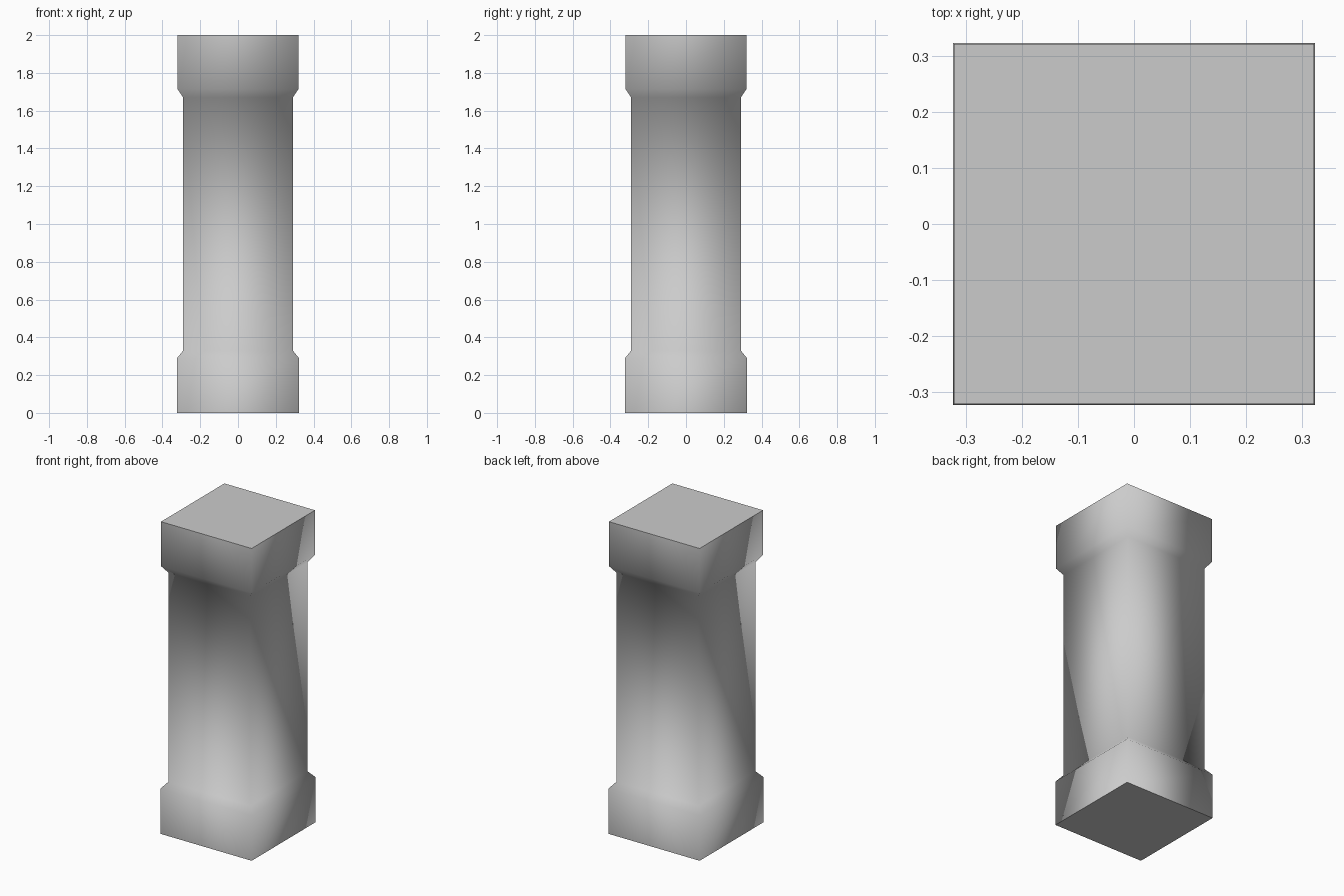
import bpy, bmesh

if "Cube" in bpy.data.objects:
    bpy.data.objects.remove(bpy.data.objects["Cube"])

# Half-width and height of each square ring, from foot to top
PROFILE = [(0.323, 0.0), (0.323, 0.29), (0.29, 0.33),
           (0.29, 1.67), (0.321, 1.715), (0.321, 2.0)]

bm = bmesh.new()
corners = [(-1, -1), (1, -1), (1, 1), (-1, 1)]
rings = [[bm.verts.new((x * r, y * r, z)) for x, y in corners] for r, z in PROFILE]

# Softly shaded sides: base, shaft and capital
for low, high in zip(rings, rings[1:]):
    for i in range(4):
        j = (i + 1) % 4
        bm.faces.new((low[i], low[j], high[j], high[i])).smooth = True

# Flat caps with crisp borders
for cap in (bm.faces.new(rings[0][::-1]), bm.faces.new(rings[-1])):
    for edge in cap.edges:
        edge.smooth = False

mesh = bpy.data.meshes.new("square_pillar")
bm.to_mesh(mesh)
bm.free()
pillar = bpy.data.objects.new("square_pillar", mesh)
bpy.context.collection.objects.link(pillar)
